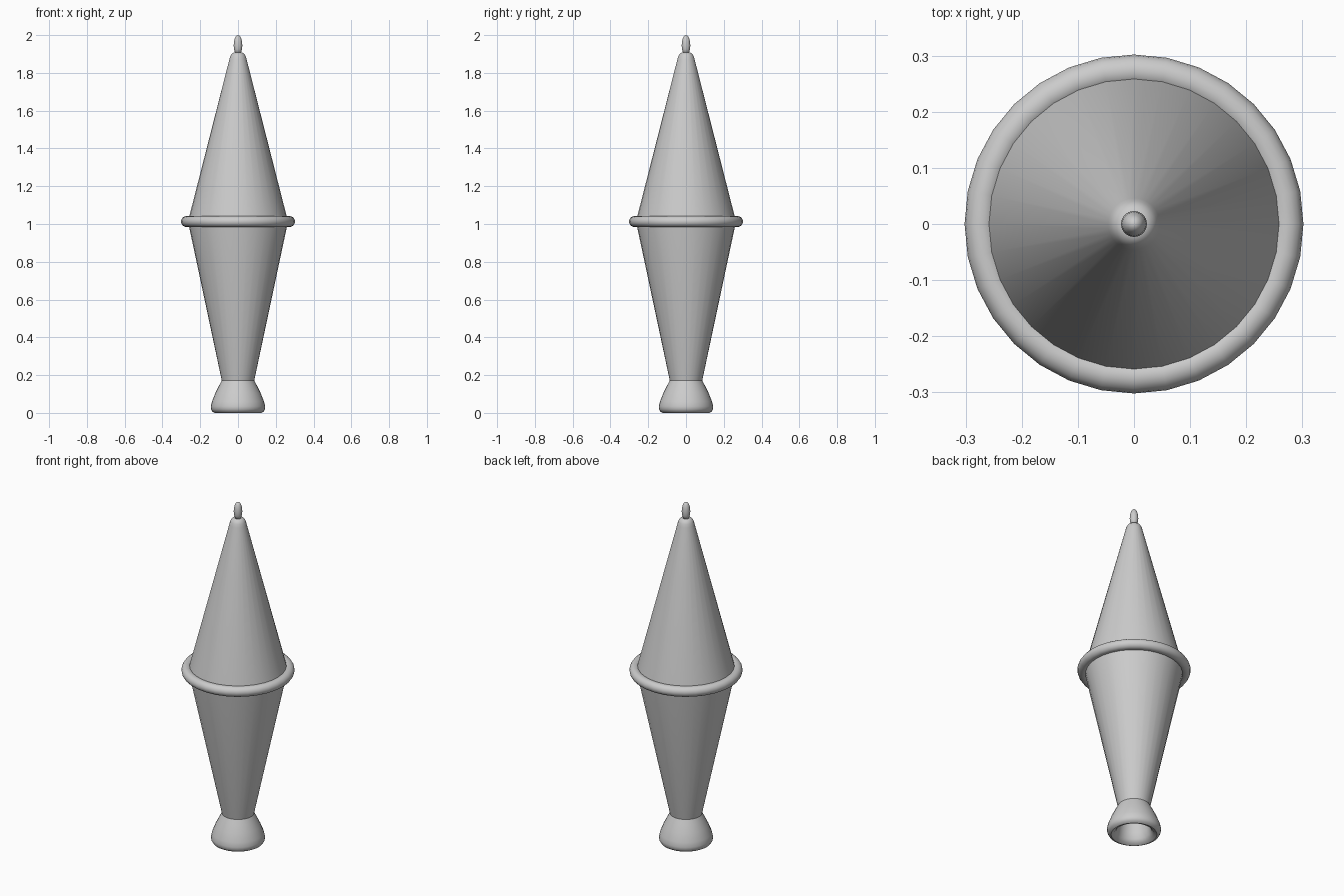
import bpy, bmesh, math

if "Cube" in bpy.data.objects:
    bpy.data.objects.remove(bpy.data.objects["Cube"])

SIDES = 32


def lathe(name, profile, angle=40):
    """Revolve (radius, z) points around z; radius 0 makes a pole."""
    bm = bmesh.new()
    rings = []
    for r, z in profile:
        n = 1 if r == 0 else SIDES
        rings.append([bm.verts.new((r * math.cos(2 * math.pi * i / SIDES),
                                    r * math.sin(2 * math.pi * i / SIDES), z))
                      for i in range(n)])
    for a, b in zip(rings, rings[1:]):
        for i in range(SIDES):
            j = (i + 1) % SIDES
            quad = [a[i % len(a)], a[j % len(a)], b[j % len(b)], b[i % len(b)]]
            bm.faces.new(list(dict.fromkeys(quad)))
    bmesh.ops.recalc_face_normals(bm, faces=bm.faces[:])
    mesh = bpy.data.meshes.new(name)
    bm.to_mesh(mesh)
    bm.free()
    obj = bpy.data.objects.new(name, mesh)
    bpy.context.collection.objects.link(obj)
    bpy.context.view_layer.objects.active = obj
    obj.select_set(True)
    bpy.ops.object.shade_smooth_by_angle(angle=math.radians(angle))
    obj.select_set(False)
    return obj


# Flared foot, hollow underneath
lathe("foot", [(0, 0.12), (0.075, 0.12), (0.085, 0.06), (0.092, 0.025),
               (0.105, 0.007), (0.122, 0.0), (0.136, 0.007), (0.143, 0.02),
               (0.144, 0.035), (0.138, 0.06), (0.12, 0.105),
               (0.1, 0.145), (0.086, 0.172)])

# Lower tapered body
lathe("lower_body", [(0.086, 0.172), (0.26, 0.99), (0.262, 1.01)])

# Rounded ring around the widest point
bpy.ops.mesh.primitive_torus_add(major_segments=SIDES, minor_segments=16,
                                 major_radius=0.273, minor_radius=0.029,
                                 location=(0, 0, 1.013))
ring = bpy.context.object
ring.name = "middle_ring"
bpy.ops.object.shade_smooth()
ring.select_set(False)

# Upper cone with rounded shoulder
lathe("upper_cone", [(0.264, 1.01), (0.258, 1.04), (0.046, 1.87), (0.041, 1.888),
                     (0.034, 1.9), (0.024, 1.907), (0, 1.909)])

# Small bud-shaped finial
lathe("finial", [(0, 1.9), (0.016, 1.906), (0.021, 1.925), (0.023, 1.945),
                 (0.021, 1.968), (0.016, 1.986), (0.009, 1.997), (0, 2.0)], 60)
